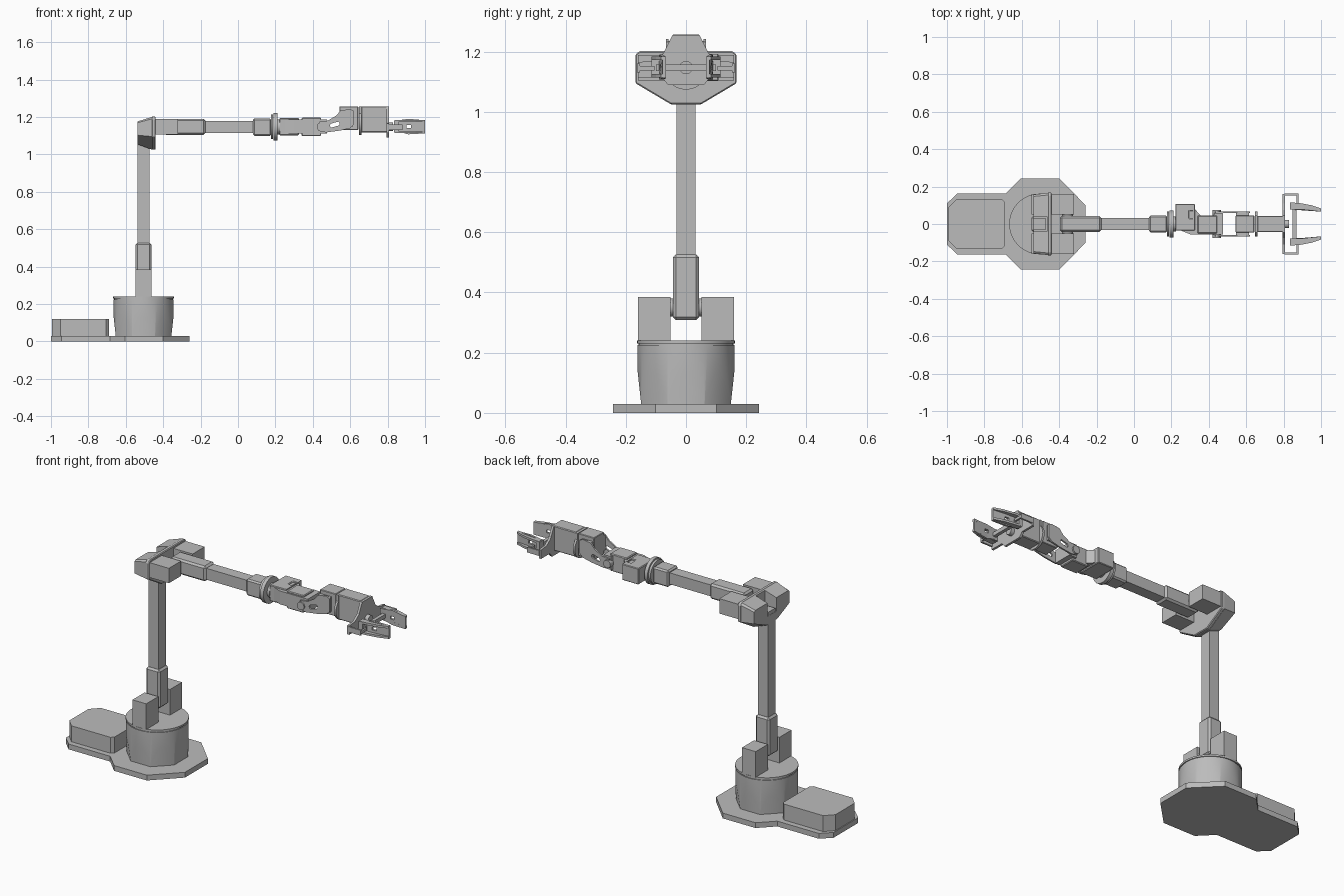
import bpy, bmesh, math
from mathutils import Vector, Matrix

if "Cube" in bpy.data.objects:
    bpy.data.objects.remove(bpy.data.objects["Cube"], do_unlink=True)

grey = bpy.data.materials.new("light_grey")
grey.use_nodes = True
grey.diffuse_color = (0.5, 0.5, 0.5, 1)
grey.node_tree.nodes["Principled BSDF"].inputs["Base Color"].default_value = (0.5, 0.5, 0.5, 1)


def finish(name, bm, bevel=0, smooth=False):
    bmesh.ops.recalc_face_normals(bm, faces=bm.faces)
    me = bpy.data.meshes.new(name)
    bm.to_mesh(me)
    bm.free()
    me.materials.append(grey)
    ob = bpy.data.objects.new(name, me)
    bpy.context.collection.objects.link(ob)
    if bevel:
        m = ob.modifiers.new("edge_bevel", "BEVEL")
        m.width, m.segments = bevel, 1
    if smooth:
        bpy.ops.object.select_all(action='DESELECT')
        ob.select_set(True)
        bpy.context.view_layer.objects.active = ob
        bpy.ops.object.shade_smooth_by_angle(angle=math.radians(25))
    return ob


def box(name, x, y, z, bevel=0):
    """Box from (min, max) ranges."""
    bm = bmesh.new()
    bmesh.ops.create_cube(bm, size=1)
    for v in bm.verts:
        v.co = [(r[0] + r[1]) / 2 + c * (r[1] - r[0]) for c, r in zip(v.co, (x, y, z))]
    return finish(name, bm, bevel)


def prism(name, pts, axis, lo, hi, bevel=0):
    """Extrude an outline along an axis; points are the other two coordinates in order."""
    bm = bmesh.new()

    def co(p, d):
        c = list(p)
        c.insert("xyz".index(axis), d)
        return c
    f = bm.faces.new([bm.verts.new(co(p, lo)) for p in pts])
    ext = bmesh.ops.extrude_face_region(bm, geom=[f])
    move = Vector((0, 0, 0))
    move["xyz".index(axis)] = hi - lo
    bmesh.ops.translate(bm, vec=move, verts=[g for g in ext["geom"] if isinstance(g, bmesh.types.BMVert)])
    return finish(name, bm, bevel)


def disc(name, center, radius, depth, axis="z", sides=48):
    bm = bmesh.new()
    bmesh.ops.create_cone(bm, cap_ends=True, segments=sides, radius1=radius, radius2=radius, depth=depth)
    rot = {"z": Matrix(), "x": Matrix.Rotation(math.pi / 2, 4, 'Y'), "y": Matrix.Rotation(math.pi / 2, 4, 'X')}[axis]
    bmesh.ops.transform(bm, matrix=Matrix.Translation(center) @ rot, verts=bm.verts)
    return finish(name, bm, smooth=True)


def cut(ob, cutter):
    m = ob.modifiers.new("cut", "BOOLEAN")
    m.operation, m.object, m.solver = "DIFFERENCE", cutter, "EXACT"
    bpy.context.view_layer.objects.active = ob
    bpy.ops.object.modifier_apply(modifier=m.name)
    bpy.data.objects.remove(cutter, do_unlink=True)


def mirrored(half):
    """Close an outline whose first coordinate is mirrored."""
    return half + [(-a, b) for a, b in reversed(half)]


SIDES = (("left", 1), ("right", -1))


def span(s, a, b):
    return tuple(sorted((s * a, s * b)))


CX, AZ = -0.505, 1.147   # column axis and arm height

# Base plate and control box
half = [(-1, .11), (-.945, .163), (-.685, .163), (-.605, .243), (-.4, .243), (-.26, .102)]
prism("base_plate", half + [(x, -y) for x, y in reversed(half)], "z", 0, .03)
half = [(-.995, .085), (-.95, .132), (-.705, .132), (-.69, .117)]
prism("control_box", half + [(x, -y) for x, y in reversed(half)], "z", .03, .12)

# Turntable drum with eight flats cut into its lower part
bm = bmesh.new()
bmesh.ops.create_cone(bm, cap_ends=True, segments=96, radius1=.161, radius2=.161, depth=.195)
bmesh.ops.translate(bm, vec=(CX, 0, .1275), verts=bm.verts)
for i in range(8):
    a = i * math.pi / 4
    out = Vector((math.cos(a), math.sin(a), 0))
    no = (out - Vector((0, 0, .11))).normalized()
    r = bmesh.ops.bisect_plane(bm, geom=bm.verts[:] + bm.edges[:] + bm.faces[:], dist=1e-5,
                               plane_co=Vector((CX, 0, .14)) + out * .161, plane_no=no, clear_outer=True)
    bmesh.ops.holes_fill(bm, edges=[e for e in bm.edges if e.is_boundary], sides=0)
finish("turntable_drum", bm, smooth=True)
disc("turntable_groove", (CX, 0, .227), .157, .008, sides=64)
disc("turntable_lid", (CX, 0, .235), .162, .01, sides=64)

# Shoulder: twin servos, pivot and lower link
for side, s in SIDES:
    box(side + "_shoulder_servo", (CX - .043, CX + .043), span(s, .052, .16), (.24, .385))
disc("shoulder_pivot", (CX, 0, .35), .03, .11, "y", 24)
box("lower_link", (CX - .043, CX + .043), (-.043, .043), (.308, .527), .01)
box("column", (CX - .031, CX + .031), (-.032, .032), (.52, 1.12))

# Elbow bracket: front plate plus a notched, tapered back shell
outline = mirrored([(.05, 1.025), (.168, 1.095), (.168, 1.19), (.155, 1.202)])
prism("elbow_front_plate", outline, "x", -.462, -.44, .004)
shell = mirrored([(.05, 1.025), (.166, 1.095), (.166, 1.19), (.155, 1.2)])
back = prism("elbow_back_shell", shell, "x", -.537, -.46)
for v in back.data.vertices:
    if v.co.x < -.5:                         # taper toward the back
        v.co.y *= .95
        v.co.z = 1.12 + (v.co.z - 1.12) * .7
cut(back, box("notch_cutter", (-.6, -.465), (-.04, .04), (1.1, 1.3)))

# Elbow: twin servos, pivot, upper link and forearm tube
for side, s in SIDES:
    box(side + "_elbow_servo", (-.445, -.32), span(s, .052, .16), (AZ - .042, AZ + .042))
disc("elbow_pivot", (-.355, 0, AZ), .03, .11, "y", 24)
box("upper_link", (-.395, -.175), (-.043, .043), (AZ - .043, AZ + .043), .01)
box("forearm_tube", (-.18, .09), (-.032, .032), (AZ - .032, AZ + .032))

# Forearm collar and roll joint
box("forearm_collar", (.08, .178), (-.045, .045), (AZ - .048, AZ + .045), .008)
disc("roll_ring", (.182, 0, AZ), .066, .012, "x")
disc("roll_flange", (.2, 0, AZ), .073, .02, "x")
disc("roll_hub", (.215, 0, AZ), .04, .02, "x", 32)

# Wrist: offset roll servo, sloped joining housing and pitch servo
roll = box("roll_servo", (.222, .325), (-.035, .108), (1.102, 1.193), .004)
cut(roll, box("slot_cutter", (.295, .318), (.03, .07), (1.18, 1.3)))
prism("wrist_housing", [(.25, -.035), (.3, -.055), (.475, -.055), (.475, .058), (.43, .058),
                        (.42, .03), (.37, .03), (.325, .08), (.25, .08)], "z", 1.112, 1.187)
box("pitch_servo", (.34, .445), (-.05, .045), (1.098, 1.196), .004)
disc("pitch_pivot", (.443, 0, AZ), .022, .15, "y", 24)

# Pitch bracket: two curved cheeks with a slot, joined by a cross plate
cheek = [(.43, 1.125), (.47, 1.117), (.545, 1.127), (.6, 1.14), (.62, 1.16), (.62, 1.232),
         (.6, 1.242), (.55, 1.235), (.525, 1.207), (.48, 1.18), (.435, 1.175)]
for side, s in SIDES:
    ob = prism(side + "_wrist_cheek", cheek, "y", *span(s, .058, .067))
    slot = [(.518 + .016 * (1 if math.cos(t) > 0 else -1) + .01 * math.cos(t),
             1.159 + .011 * math.sin(t) + .3 * .016 * (1 if math.cos(t) > 0 else -1))
            for t in [(k + .5) * math.pi / 8 for k in range(16)]]
    cut(ob, prism("slot_cutter", slot, "y", *span(s, .04, .09)))
    box(side + "_wrist_tab", (.545, .615), span(s, .04, .06), (1.15, 1.235))
box("second_roll_servo", (.543, .643), (-.045, .045), (1.13, 1.257), .003)
disc("second_roll_flange", (.654, 0, 1.17), .067, .012, "x")
box("second_roll_plate", (.646, .66), (-.045, .045), (1.17, 1.255))

# Gripper body and fan-shaped mounting plate
box("gripper_servo", (.658, .797), (-.043, .043), (1.117, 1.257), .004)
fan = mirrored([(.06, 1.09), (.08, 1.115), (.16, 1.115), (.16, 1.165), (.11, 1.17), (.075, 1.195), (.045, 1.255)])
prism("gripper_plate", fan, "x", .795, .808)
disc("gripper_hub", (.815, 0, AZ), .022, .03, "x", 24)
box("gripper_crossbar", (.848, .868), (-.1, .1), (1.135, 1.157))

# Fingers: inner pad with two tapered outer shelves, guide tabs on the plate
shelf = [(.84, .115), (.885, .112), (.95, .1), (1.0, .083), (1.0, .066), (.89, .078), (.84, .088)]
pad = [(.835, 1.128), (.91, 1.107), (1.0, 1.112), (1.0, 1.182), (.91, 1.19), (.835, 1.178)]
for side, s in SIDES:
    p = prism(side + "_finger_pad", pad, "y", *span(s, .078, .09))
    for v in p.data.vertices:                # angle the pad toward the tip
        v.co.y -= s * max(0, v.co.x - .9) * .12
    cut(p, box("hole_cutter", (.9, .925), span(s, .05, .12), (1.14, 1.157)))
    pts = [(x, s * y) for x, y in shelf]
    for part, z in (("upper", 1.172), ("lower", 1.114)):
        prism(f"{side}_finger_{part}_shelf", pts, "z", z, z + .012)
    box(side + "_finger_root", (.835, .858), span(s, .078, .115), (1.118, 1.182))
    box(side + "_guide_rail", (.805, .88), span(s, .152, .162), (1.13, 1.16))
    box(side + "_guide_link", (.87, .88), span(s, .105, .155), (1.138, 1.152))
